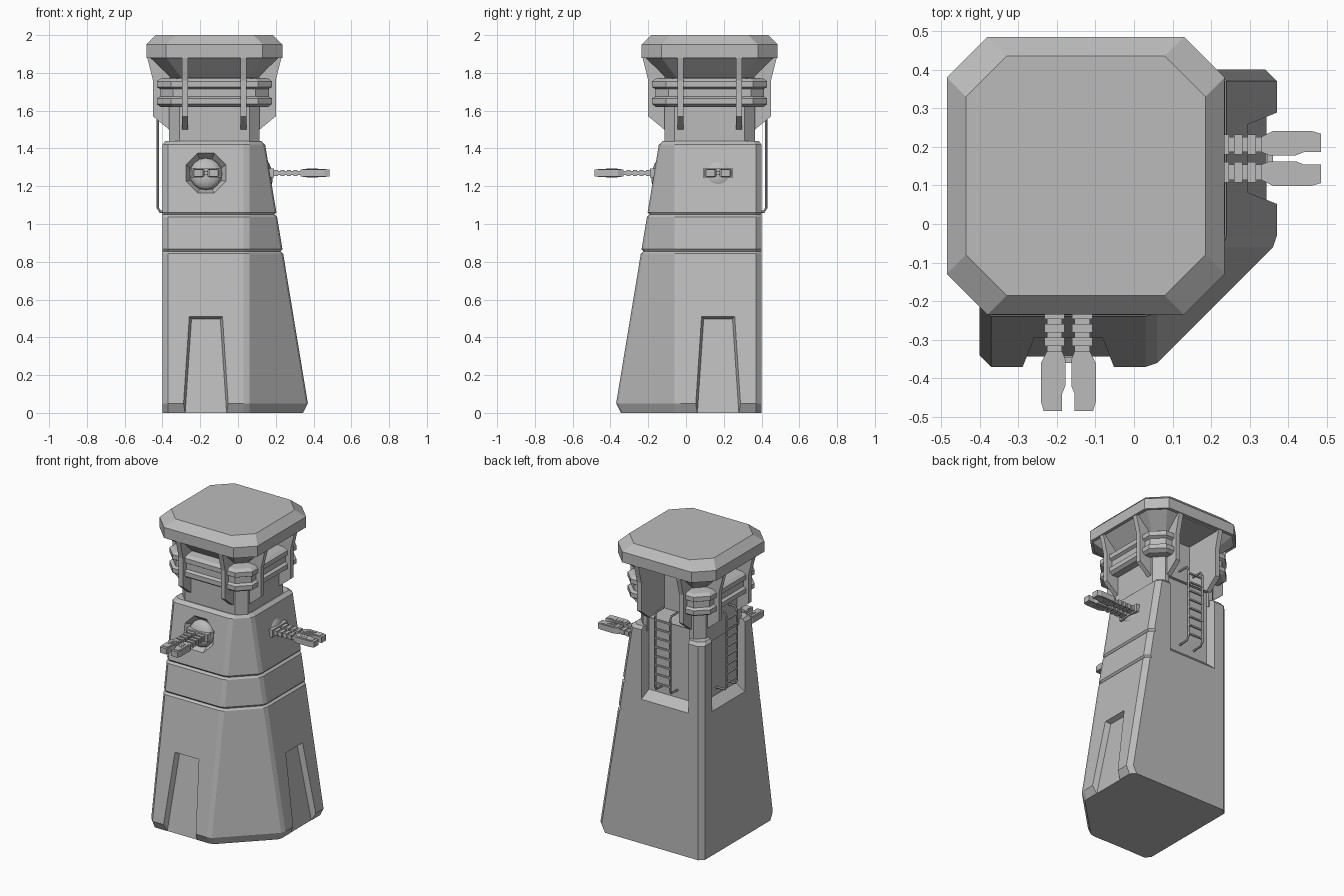
import bpy, bmesh, math
from mathutils import Matrix, Vector

if "Cube" in bpy.data.objects:
    bpy.data.objects.remove(bpy.data.objects["Cube"], do_unlink=True)

# One grey for the whole tower
grey = bpy.data.materials.new("concrete_grey")
grey.use_nodes = True
grey.diffuse_color = (0.5, 0.5, 0.5, 1)
grey.node_tree.nodes["Principled BSDF"].inputs["Base Color"].default_value = grey.diffuse_color

CX, CY = -0.125, 0.125          # centre of the upper tower
DIAGONAL = Matrix(((0, -1, 0, 0), (-1, 0, 0, 0), (0, 0, 1, 0), (0, 0, 0, 1)))
SIDES = (("front", Matrix()), ("left", DIAGONAL))   # design mirrors across the diagonal
BACKS = (("back", Matrix()), ("right", DIAGONAL))


def finish(name, bm, matrix=Matrix(), smooth=False):
    bm.transform(matrix)
    bmesh.ops.recalc_face_normals(bm, faces=bm.faces)
    mesh = bpy.data.meshes.new(name)
    bm.to_mesh(mesh)
    bm.free()
    mesh.materials.append(grey)
    for p in mesh.polygons:
        p.use_smooth = smooth
    obj = bpy.data.objects.new(name, mesh)
    bpy.context.collection.objects.link(obj)
    return obj


def loft(rings):
    bm = bmesh.new()
    rows = [[bm.verts.new(p) for p in ring] for ring in rings]
    n = len(rows[0])
    for a, b in zip(rows, rows[1:]):
        for i in range(n):
            j = (i + 1) % n
            bm.faces.new((a[i], a[j], b[j], b[i]))
    bm.faces.new(rows[0])
    bm.faces.new(rows[-1])
    return bm


def box(bm, x0, x1, y0, y1, z0, z1):
    m = Matrix.Translation(((x0 + x1) / 2, (y0 + y1) / 2, (z0 + z1) / 2))
    bmesh.ops.create_cube(bm, size=1, matrix=m @ Matrix.Diagonal((x1 - x0, y1 - y0, z1 - z0, 1)))


def prism(bm, outline, z0, z1):
    low = [bm.verts.new((x, y, z0)) for x, y in outline]
    high = [bm.verts.new((x, y, z1)) for x, y in outline]
    bm.faces.new(low)
    bm.faces.new(high)
    for i in range(len(low)):
        j = (i + 1) % len(low)
        bm.faces.new((low[i], low[j], high[j], high[i]))


def cut(obj, cutters):
    for c in cutters:
        mod = obj.modifiers.new("cut", "BOOLEAN")
        mod.object, mod.operation, mod.solver = c, "DIFFERENCE", "EXACT"
    graph = bpy.context.evaluated_depsgraph_get()
    mesh = bpy.data.meshes.new_from_object(obj.evaluated_get(graph))
    obj.modifiers.clear()
    obj.data = mesh
    for c in cutters:
        bpy.data.objects.remove(c, do_unlink=True)


def octagon(r, chamfer, z):
    f = r - chamfer
    pts = [(f, -r), (r, -f), (r, f), (f, r), (-f, r), (-r, f), (-r, -f), (-f, -r)]
    return [(CX + x, CY + y, z) for x, y in pts]


# Leaning base: two sloped sides, two upright back walls
def base_ring(z, f, b=0.4):
    half = [(-b, 0.03 - f), (0.03 - b, -f), (0.03, -f), (0.06, 0.01 - f)]
    other = [(-y, -x) for x, y in reversed(half)]
    return [(x, y, z) for x, y in half + other + [(0.03 - b, b), (-b, b - 0.03)]]


def slope(z):
    return 0.37 - (z - 0.05) * 0.165


rings = [base_ring(0, 0.345), base_ring(0.05, 0.37)]
for z in (0.855, 1.05):
    rings += [base_ring(z - 0.012, slope(z - 0.012)), base_ring(z, slope(z) - 0.012),
              base_ring(z + 0.012, slope(z + 0.012))]
rings += [base_ring(1.42, slope(1.42)), base_ring(1.44, 0.122, 0.385)]
base = finish("tower_base", loft(rings))

cutters = []
port = Vector((-0.17, -slope(1.27), 1.27))
normal = Vector((0, -1, 0.165)).normalized()
aim = normal.to_track_quat("Z", "Y").to_matrix().to_4x4()
turn = Matrix.Rotation(math.pi / 8, 4, "Z")


# Tapered recess panels at the foot of the sloped sides
def panel(offset, grow):
    quad = []
    for side, z in ((-1, -0.05), (1, -0.05), (1, 0.51), (-1, 0.51)):
        wide = 0.125 - (z + 0.05) * 0.066 + grow
        top = z + (grow if z > 0 else 0)
        quad.append((-0.17 + side * wide, -slope(top) + offset, top))
    return quad


for side, m in SIDES:
    cutters.append(finish("panel_cutter", loft([panel(-0.03, 0.01), panel(0.035, -0.012)]), m))
    bm = bmesh.new()
    bmesh.ops.create_cone(bm, cap_ends=True, segments=8, radius1=0.09, radius2=0.128, depth=0.06,
                          matrix=Matrix.Translation(port - normal * 0.01) @ aim @ turn)
    cutters.append(finish("port_cutter", bm, m))


# Ladder bays in the back walls
def bay(y, half, low):
    return [(CX - half, y, low), (CX + half, y, low), (CX + half, y, 1.6), (CX - half, y, 1.6)]


for side, m in BACKS:
    cutters.append(finish("bay_cutter", loft([bay(0.42, 0.18, 0.94), bay(0.345, 0.155, 1.01)]), m))
cut(base, cutters)

# Neck, ribbed parapet and flared head, with open doorways at the back
profile = [(1.4, 0.24), (1.62, 0.24), (1.62, 0.285), (1.635, 0.305), (1.665, 0.305),
           (1.675, 0.288), (1.715, 0.288), (1.725, 0.305), (1.755, 0.305), (1.77, 0.285),
           (1.775, 0.23), (1.885, 0.345)]
neck = finish("tower_neck", loft([octagon(r, 0.055 + max(0, r - 0.24) * 0.3, z) for z, r in profile]))
doors = []
for side, m in BACKS:
    bm = bmesh.new()
    box(bm, CX - 0.14, CX + 0.14, CY + 0.08, CY + 0.5, 1.5, 1.875)
    box(bm, CX - 0.155, CX + 0.155, CY + 0.22, CY + 0.5, 1.35, 1.499)
    doors.append(finish("door_cutter", bm, m))
cut(neck, doors)

# Roof slab
finish("roof", loft([octagon(0.36, 0.105, 1.88), octagon(0.36, 0.105, 1.95), octagon(0.31, 0.105, 2.0)]))

# Two brackets on each side of the head
bracket = [(0.22, 1.5), (0.24, 1.5), (0.325, 1.57), (0.325, 1.76), (0.356, 1.885), (0.22, 1.885)]
for k, side in enumerate(("left", "back", "right", "front")):
    spin = Matrix.Translation((CX, CY, 0)) @ Matrix.Rotation(k * math.pi / 2, 4, "Z")
    for n, offset in enumerate((-0.155, 0.155)):
        bm = loft([[(r, offset + w, z) for r, z in bracket] for w in (-0.016, 0.016)])
        finish(f"{side}_bracket_{n + 1}", bm, spin)

# Ladders
for side, m in BACKS:
    bm = bmesh.new()
    path = [(0.33, 1.06), (0.412, 1.065), (0.424, 1.085), (0.424, 1.55), (0.41, 1.575), (0.34, 1.575)]
    t = 0.007
    for x in (CX - 0.055, CX + 0.055):
        for (y0, z0), (y1, z1) in zip(path, path[1:]):
            a, b = Vector((x, y0, z0)), Vector((x, y1, z1))
            place = Matrix.Translation((a + b) / 2) @ (b - a).to_track_quat("Z", "X").to_matrix().to_4x4()
            bmesh.ops.create_cone(bm, cap_ends=True, segments=6, radius1=t, radius2=t,
                                  depth=(b - a).length + t, matrix=place)
    for i in range(8):
        z = 1.11 + i * 0.06
        box(bm, CX - 0.055, CX + 0.055, 0.418, 0.43, z - 0.005, z + 0.005)
    finish(f"{side}_ladder", bm, m)

# Ball turrets with twin guns
outline = [(-0.035, -0.36), (-0.02, -0.33), (0.02, -0.33), (0.028, -0.35), (0.028, -0.42),
           (0.02, -0.44), (0.02, -0.484), (-0.028, -0.484), (-0.035, -0.46)]
for side, m in SIDES:
    bm = bmesh.new()
    bmesh.ops.create_uvsphere(bm, u_segments=16, v_segments=10, radius=0.086,
                              matrix=Matrix.Translation(port - normal * 0.03) @ aim
                              @ Matrix.Diagonal((1, 1, 0.5, 1)))
    finish(f"{side}_turret_ball", bm, m, True)
    bm = bmesh.new()
    box(bm, -0.25, -0.09, -0.19, -0.13, 1.245, 1.295)
    finish(f"{side}_gun_mount", bm, m)
    for hand, s in (("outer", 1), ("inner", -1)):
        bm = bmesh.new()
        box(bm, -0.02, 0.02, -0.34, -0.15, -0.011, 0.011)
        for y in (-0.2, -0.235, -0.27, -0.305):
            box(bm, -0.026, 0.026, y - 0.011, y + 0.011, -0.016, 0.016)
        prism(bm, outline, -0.019, 0.019)
        prism(bm, [(x * 0.75, y * 0.8 - 0.08) for x, y in outline], -0.022, 0.022)
        # Slanted vents
        for i in range(3):
            y = -0.375 - i * 0.02
            prism(bm, [(-0.012, y), (0.012, y + 0.012), (0.012, y + 0.004), (-0.012, y - 0.008)],
                  -0.025, 0.025)
        # Link between the pair
        box(bm, 0.02, 0.036, -0.36, -0.345, -0.01, 0.01)
        place = Matrix.Translation((-0.17 - s * 0.036, 0, 1.27)) @ Matrix.Diagonal((s, 1, 1, 1))
        finish(f"{side}_{hand}_gun", bm, m @ place)
